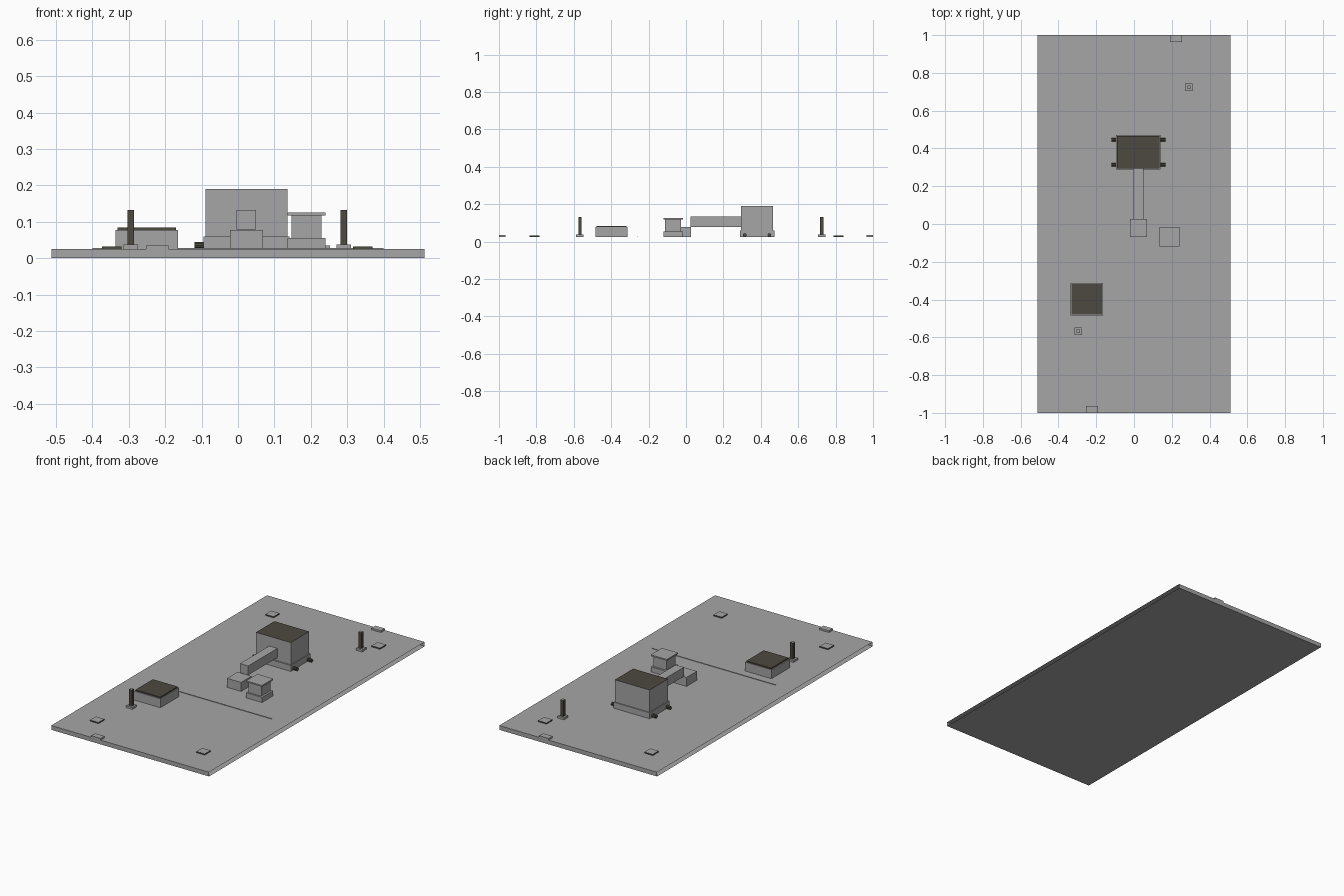
import bpy
import bmesh
from mathutils import Matrix

if "Cube" in bpy.data.objects:
    bpy.data.objects.remove(bpy.data.objects["Cube"])


def material(name, rgb):
    mat = bpy.data.materials.new(name)
    mat.use_nodes = True
    mat.diffuse_color = (*rgb, 1)
    mat.node_tree.nodes["Principled BSDF"].inputs["Base Color"].default_value = (*rgb, 1)
    return mat


grey = material("concrete grey", (0.38, 0.38, 0.38))
dark = material("dark brown", (0.075, 0.066, 0.052))


def finish(name, bm, mats):
    mesh = bpy.data.meshes.new(name)
    bm.to_mesh(mesh)
    bm.free()
    for mat in mats:
        mesh.materials.append(mat)
    obj = bpy.data.objects.new(name, mesh)
    bpy.context.collection.objects.link(obj)
    return obj


def box(name, xs, ys, zs, side=grey, top=None, open_ends=False):
    """Box from x, y and z ranges, with an optional second colour on top."""
    bm = bmesh.new()
    bmesh.ops.create_cube(bm, size=1)
    ranges = (xs, ys, zs)
    for v in bm.verts:
        v.co = [r[0] if c < 0 else r[1] for c, r in zip(v.co, ranges)]
    bm.normal_update()
    for f in bm.faces:
        f.material_index = int(top is not None and f.normal.z > 0.5)
    if open_ends:
        ends = [f for f in bm.faces if abs(f.normal.x) > 0.5]
        bmesh.ops.delete(bm, geom=ends, context='FACES_ONLY')
    return finish(name, bm, [side] + ([top] if top else []))


def around(c, half):
    return (c - half, c + half)


G = 0.025  # ground level

# Ground slab, open at its long sides
box("ground_slab", (-0.512, 0.512), (-1, 1), (0, G), open_ends=True)

# Tower with its plinth, wheels, arm and end block
box("tower_plinth", (-0.095, 0.141), (0.288, 0.472), (G, 0.06))
box("tower", (-0.09, 0.136), (0.295, 0.466), (0.06, 0.19), top=dark)
for x in (-0.106, 0.153):
    for y in (0.314, 0.446):
        bm = bmesh.new()
        bmesh.ops.create_cone(bm, cap_ends=True, segments=10, radius1=0.01,
                              radius2=0.01, depth=0.028)
        bm.transform(Matrix.Translation((x, y, 0.035)) @ Matrix.Rotation(1.5708, 4, 'Y'))
        finish("tower_wheel", bm, [dark])
box("tower_arm", (-0.004, 0.049), (0.025, 0.295), (0.079, 0.133))
box("arm_end_block", (-0.022, 0.069), (-0.07, 0.026), (G, 0.078))

# Small booth
box("booth_base", (0.136, 0.24), (-0.12, -0.016), (G, 0.055))
box("booth_body", (0.147, 0.229), (-0.111, -0.027), (0.055, 0.117))
box("booth_roof", (0.136, 0.24), (-0.12, -0.016), (0.117, 0.125))

# Low hut
box("hut_body", (-0.336, -0.165), (-0.484, -0.313), (G, 0.077))
box("hut_roof", (-0.331, -0.17), (-0.478, -0.317), (0.077, 0.084), side=dark)

# Posts and edge blocks, turned half round for the opposite end
for x, y in ((-0.295, -0.567), (0.291, 0.725)):
    box("post_foot", around(x, 0.02), around(y, 0.02), (G, 0.037))
    box("post", around(x, 0.009), around(y, 0.009), (0.037, 0.132), side=dark, top=grey)
for s in (-1, 1):
    box("edge_block", around(s * 0.222, 0.031), around(s * 0.982, 0.018), (G, 0.035))

# Corner pads
for x in (-0.347, 0.343):
    for y in (-0.81, 0.815):
        box("corner_pad", around(x, 0.027), around(y, 0.027), (G, 0.032), side=dark, top=grey)

# Thin dividing strip
box("dividing_strip", (-0.4, 0.4), around(-0.26, 0.002), (G, 0.028))
